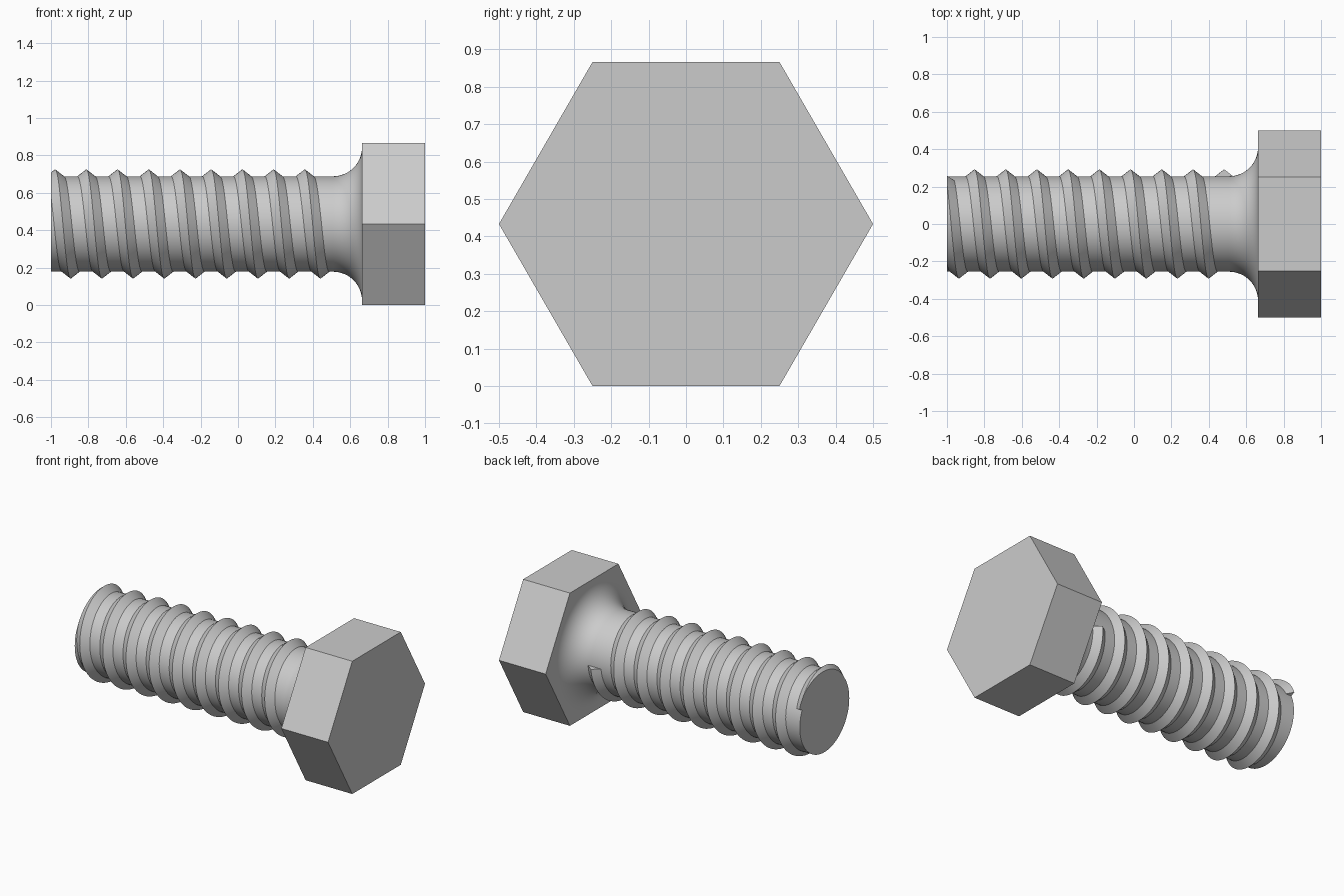
import bpy, bmesh, math
from mathutils import Matrix

if "Cube" in bpy.data.objects:
    bpy.data.objects.remove(bpy.data.objects["Cube"])

AXIS_Z = 0.433      # height of the bolt axis
SHAFT_R = 0.255
CREST_R = 0.292
PITCH = 0.1669
HEAD_X = 0.663      # inner face of the head

steel = bpy.data.materials.new("steel grey")
steel.diffuse_color = (0.6, 0.6, 0.6, 1)
steel.use_nodes = True
steel.node_tree.nodes["Principled BSDF"].inputs["Base Color"].default_value = steel.diffuse_color


def finish(bm, name, smooth=None):
    bmesh.ops.recalc_face_normals(bm, faces=bm.faces)
    mesh = bpy.data.meshes.new(name)
    bm.to_mesh(mesh)
    bm.free()
    mesh.materials.append(steel)
    obj = bpy.data.objects.new(name, mesh)
    bpy.context.collection.objects.link(obj)
    if smooth:
        bpy.ops.object.select_all(action='DESELECT')
        bpy.context.view_layer.objects.active = obj
        obj.select_set(True)
        bpy.ops.object.shade_smooth_by_angle(angle=math.radians(smooth))
    return obj


def around(x, r, phi):
    """Point at radius r and angle phi about the bolt axis."""
    return (x, -r * math.sin(phi), AXIS_Z + r * math.cos(phi))


# Hexagonal head, corners pointing along y
bm = bmesh.new()
bmesh.ops.create_cone(bm, cap_ends=True, segments=6, radius1=0.5, radius2=0.5,
                      depth=1 - HEAD_X)
turn = Matrix.Rotation(math.pi / 2, 4, 'Y')
bmesh.ops.transform(bm, matrix=turn, verts=bm.verts)
if max(v.co.z for v in bm.verts) > 0.45:
    bmesh.ops.transform(bm, matrix=Matrix.Rotation(math.pi / 6, 4, 'X'), verts=bm.verts)
bmesh.ops.translate(bm, vec=((1 + HEAD_X) / 2, 0, AXIS_Z), verts=bm.verts)
finish(bm, "hex_head")

# Round shaft flaring into the head with a quarter-circle fillet
FILLET = 0.155
profile = [(-1, SHAFT_R)]
for i in range(13):
    a = i / 12 * math.pi / 2
    profile.append((HEAD_X - FILLET + FILLET * math.sin(a),
                    SHAFT_R + FILLET * (1 - math.cos(a))))
SEG = 64
bm = bmesh.new()
rings = [[bm.verts.new(around(x, r, 2 * math.pi * k / SEG)) for k in range(SEG)]
         for x, r in profile]
for a, b in zip(rings, rings[1:]):
    for k in range(SEG):
        n = (k + 1) % SEG
        bm.faces.new((a[k], a[n], b[n], b[k]))
bm.faces.new(rings[0])
bm.faces.new(rings[-1])
finish(bm, "shaft", 40)

# Helical thread with a triangular section, blunt ends
section = [(-0.05, 0.242), (-0.05, 0.253), (0, CREST_R), (0.05, 0.253), (0.05, 0.242)]
start, end = math.radians(-65), 2 * math.pi * 8.75
steps = 560
bm = bmesh.new()
loops = []
for i in range(steps + 1):
    phi = start + (end - start) * i / steps
    cx = -0.978 + PITCH * phi / (2 * math.pi)
    loops.append([bm.verts.new(around(cx + dx, r, phi)) for dx, r in section])
for a, b in zip(loops, loops[1:]):
    for k in range(len(section)):
        n = (k + 1) % len(section)
        bm.faces.new((a[k], a[n], b[n], b[k]))
bm.faces.new(loops[0])
bm.faces.new(loops[-1])

# Trim the thread flush with the shaft tip
bmesh.ops.bisect_plane(bm, geom=bm.verts[:] + bm.edges[:] + bm.faces[:],
                       plane_co=(-1, 0, 0), plane_no=(1, 0, 0), clear_inner=True)
bmesh.ops.holes_fill(bm, edges=[e for e in bm.edges if e.is_boundary])
finish(bm, "thread", 35)
